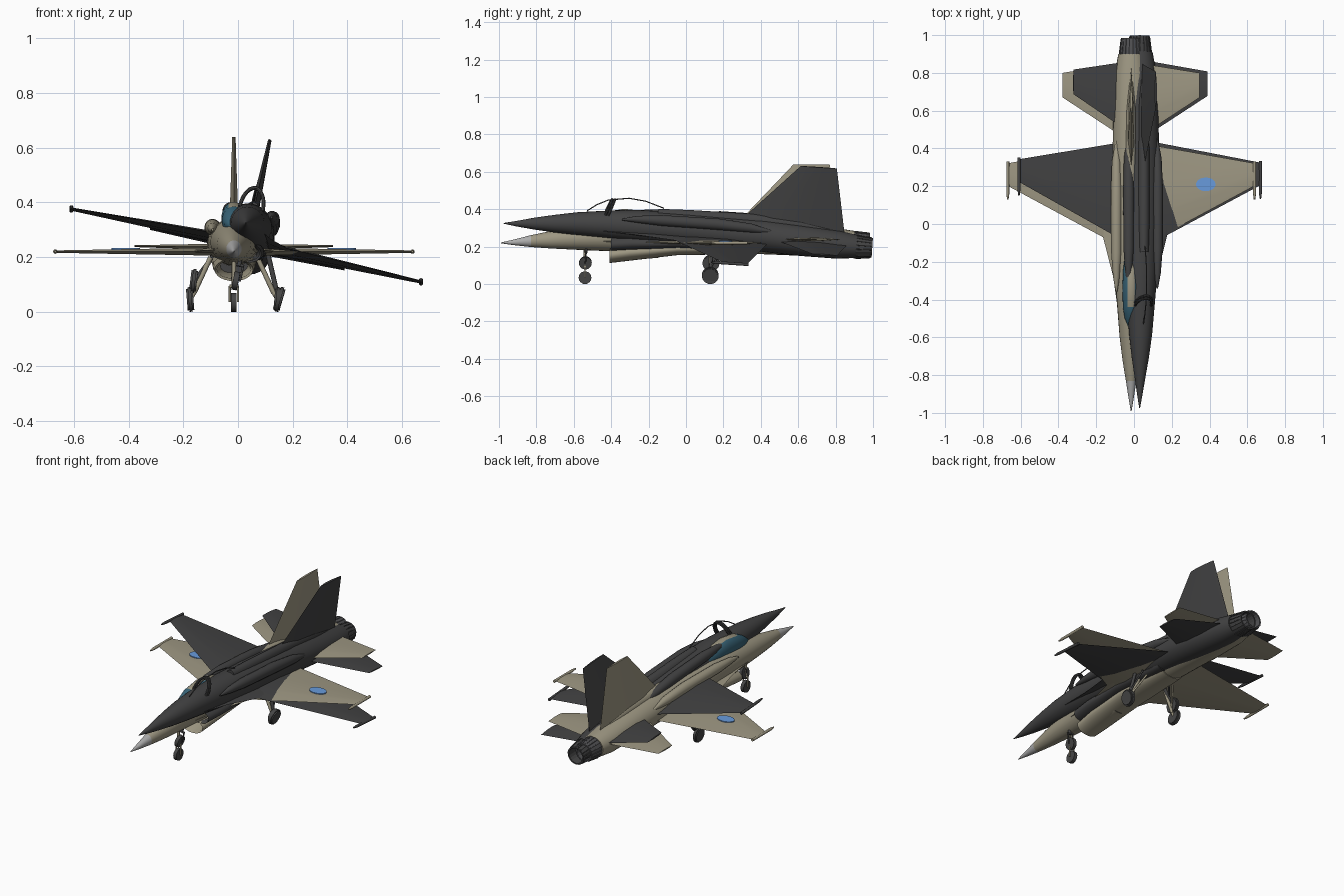
import bpy, bmesh, math
from mathutils import Matrix, Vector

if "Cube" in bpy.data.objects:
    bpy.data.objects.remove(bpy.data.objects["Cube"])


def material(name, r, g, b):
    m = bpy.data.materials.new(name)
    m.diffuse_color = (r, g, b, 1)
    m.use_nodes = True
    m.node_tree.nodes["Principled BSDF"].inputs["Base Color"].default_value = m.diffuse_color
    return m


TAN = material("tan paint", 0.34, 0.31, 0.225)
DARK = material("dark paint", 0.055, 0.055, 0.056)
GREY = material("light grey nose", 0.42, 0.42, 0.42)
METAL = material("nozzle metal", 0.085, 0.085, 0.09)
RUBBER = material("tyre rubber", 0.06, 0.06, 0.06)
GLASS = material("canopy glass", 0.04, 0.13, 0.19)
BLUE = material("wing marking blue", 0.14, 0.33, 0.72)


def finish(name, bm, frame, mats, rule=None, angle=35):
    """Turn a bmesh into a placed object, colouring faces by a rule."""
    bmesh.ops.recalc_face_normals(bm, faces=bm.faces[:])
    bm.normal_update()
    if rule:
        for f in bm.faces:
            f.material_index = rule(f)
    me = bpy.data.meshes.new(name)
    bm.to_mesh(me)
    bm.free()
    for m in mats:
        me.materials.append(m)
    ob = bpy.data.objects.new(name, me)
    bpy.context.collection.objects.link(ob)
    ob.matrix_world = frame
    bpy.ops.object.select_all(action='DESELECT')
    ob.select_set(True)
    bpy.context.view_layer.objects.active = ob
    if angle:
        bpy.ops.object.shade_smooth_by_angle(angle=math.radians(angle))
    return ob


def skin(bm, rings, caps=(True, True)):
    """Bridge equal point rings into a closed skin."""
    vs = [[bm.verts.new(p) for p in r] for r in rings]
    n = len(vs[0])
    for a, b in zip(vs, vs[1:]):
        for i in range(n):
            j = (i + 1) % n
            bm.faces.new((a[i], a[j], b[j], b[i]))
    for k, use in zip((0, -1), caps):
        if use:
            bm.faces.new(vs[k])


def loft(bm, stations, x=0.0, n=24, caps=(True, True)):
    """Elliptic rings along y: (y, half width, z low, z high)."""
    rings = []
    for y, w, lo, hi in stations:
        c, h = (lo + hi) / 2, (hi - lo) / 2
        rings.append([(x + w * math.cos(t), y, c + h * math.sin(t))
                      for t in (2 * math.pi * i / n for i in range(n))])
    skin(bm, rings, caps)


def blade(bm, sections, axis):
    """Thin lens sections: (leading edge, trailing edge, thickness)."""
    axis = Vector(axis)
    rings = []
    for le, te, t in sections:
        le, te = Vector(le), Vector(te)
        at = lambda u, s: le.lerp(te, u) + axis * s * t / 2
        rings.append([le, at(.25, 1), at(.6, 1), te, at(.6, -1), at(.25, -1)])
    skin(bm, rings)


def rod(bm, a, b, r1, r2=None, n=12):
    """Cylinder between two points."""
    a, b = Vector(a), Vector(b)
    d = b - a
    rot = d.to_track_quat('Z', 'Y').to_matrix().to_4x4()
    bmesh.ops.create_cone(bm, cap_ends=True, segments=n, radius1=r1,
                          radius2=r1 if r2 is None else r2, depth=d.length,
                          matrix=Matrix.Translation((a + b) / 2) @ rot)


def tube(bm, pts, r):
    for a, b in zip(pts, pts[1:]):
        rod(bm, a, b, r, n=8)


CANOPY = [(-.55, .012, .085, .098), (-.5, .034, .07, .135), (-.44, .044, .06, .165),
          (-.33, .046, .06, .182), (-.24, .042, .06, .172), (-.14, .03, .07, .14)]


def jet(tag, frame, paint, nose, nozzle, glazed):
    def done(part, bm, mats=(paint,), **kw):
        return finish(tag + "_" + part, bm, frame, mats, **kw)

    # fuselage with nose cone
    bm = bmesh.new()
    loft(bm, [(-.99, .002, -.002, .002), (-.92, .014, -.012, .018),
              (-.83, .028, -.022, .041), (-.72, .046, -.03, .064),
              (-.6, .061, -.036, .086), (-.4, .077, -.045, .11),
              (-.28, .086, -.05, .12), (0, .096, -.055, .122),
              (.4, .098, -.06, .115), (.6, .095, -.068, .1),
              (.8, .087, -.07, .08), (.9, .068, -.06, .064)])
    done("fuselage", bm, (paint, nose),
         rule=lambda f: 1 if f.calc_center_median().y < -.83 else 0)

    # dorsal spine
    bm = bmesh.new()
    loft(bm, [(-.17, .03, .05, .135), (0, .034, .05, .14), (.35, .032, .05, .142),
              (.6, .025, .05, .125), (.75, .012, .05, .09)], n=16)
    done("spine", bm)

    # chin air intake with hollow mouth
    bm = bmesh.new()
    loft(bm, [(-.15, .05, -.08, -.025), (-.395, .062, -.098, -.032),
              (-.41, .07, -.108, -.026), (-.3, .078, -.095, -.01),
              (-.05, .082, -.066, 0), (.3, .07, -.06, 0)])
    done("air_intake", bm, (paint, DARK),
         rule=lambda f: 1 if len(f.verts) > 4 and f.calc_center_median().y < 0 else 0)

    # engine nozzle, hollow at the back
    bm = bmesh.new()
    loft(bm, [(.86, .06, -.06, .06), (.895, .063, -.063, .063), (.985, .053, -.053, .053),
              (.985, .045, -.045, .045), (.91, .04, -.04, .04)], n=18)
    done("nozzle", bm, (nozzle,), angle=15)
    bm = bmesh.new()
    for i in range(18):
        t = 2 * math.pi * i / 18
        c, s = math.cos(t), math.sin(t)
        rod(bm, (.063 * c, .9, .063 * s), (.053 * c, .98, .053 * s), .003, n=6)
    done("nozzle_ribs", bm, (nozzle,))

    # vertical fin
    bm = bmesh.new()
    blade(bm, [((0, .27, .1), (0, .835, .05), .034),
               ((0, .575, .42), (0, .768, .42), .012)], (1, 0, 0))
    done("fin", bm, angle=20)

    for side, s in (("left", -1), ("right", 1)):
        # main wing and root strake
        bm = bmesh.new()
        blade(bm, [((s * .05, -.123, 0), (s * .05, .428, 0), .03),
                   ((s * .65, .2, 0), (s * .65, .322, 0), .009)], (0, 0, 1))
        done("wing_" + side, bm, angle=20)
        bm = bmesh.new()
        blade(bm, [((s * .05, -.6, .01), (s * .05, .3, 0), .02),
                   ((s * .095, -.28, .005), (s * .095, .25, 0), .018),
                   ((s * .15, -.065, 0), (s * .15, .2, 0), .012)], (0, 0, 1))
        done("strake_" + side, bm, angle=20)

        # wing tip rail
        bm = bmesh.new()
        rod(bm, (s * .653, .16, 0), (s * .653, .33, 0), .008)
        rod(bm, (s * .653, .13, 0), (s * .653, .16, 0), .004, .008)
        done("tip_rail_" + side, bm)

        # tailplane
        bm = bmesh.new()
        blade(bm, [((s * .05, .465, .018), (s * .05, .85, .018), .022),
                   ((s * .363, .67, .02), (s * .363, .8, .02), .007)], (0, 0, 1))
        done("tailplane_" + side, bm, angle=20)

        # shoulder tank
        bm = bmesh.new()
        loft(bm, [(-.36, .004, .075, .085), (-.28, .018, .068, .105),
                  (-.15, .028, .06, .118), (.15, .03, .058, .12),
                  (.33, .024, .055, .105), (.44, .006, .06, .075)], x=s * .078, n=16)
        done("shoulder_tank_" + side, bm)

        # main landing gear
        bm = bmesh.new()
        rod(bm, (s * .085, .13, -.02), (s * .145, .13, -.15), .009)
        rod(bm, (s * .145, .13, -.15), (s * .16, .13, -.175), .008)
        rod(bm, (s * .09, .2, -.03), (s * .14, .13, -.135), .005)
        done("main_strut_" + side, bm)
        bm = bmesh.new()
        rod(bm, (s * .148, .13, -.174), (s * .172, .13, -.176), .045, n=24)
        bmesh.ops.bevel(bm, geom=[e for e in bm.edges if len(e.link_faces) == 2 and
                                  any(len(f.verts) > 4 for f in e.link_faces)],
                        offset=.006, segments=2, affect='EDGES')
        done("main_wheel_" + side, bm, (RUBBER,))

    # nose landing gear
    bm = bmesh.new()
    rod(bm, (0, -.54, -.02), (0, -.54, -.13), .008)
    for s in (-1, 1):
        rod(bm, (s * .015, -.54, -.125), (s * .015, -.54, -.185), .004)
    rod(bm, (-.016, -.54, -.127), (.016, -.54, -.127), .006)
    done("nose_strut", bm)
    bm = bmesh.new()
    rod(bm, (-.01, -.54, -.186), (.01, -.54, -.186), .034, n=24)
    done("nose_wheel", bm, (RUBBER,))

    if glazed:
        # glass canopy with painted top strip
        bm = bmesh.new()
        loft(bm, CANOPY, n=28)
        done("canopy", bm, (GLASS, paint), rule=lambda f: 1 if
             f.calc_center_median().y > -.43 and abs(f.calc_center_median().x) < .02
             and f.normal.z > .5 else 0)
        # wing markings
        for side, s in (("left", -1), ("right", 1)):
            bm = bmesh.new()
            skin(bm, [[(s * .395 + .052 * math.cos(t), .21 + .036 * math.sin(t), z)
                       for t in (2 * math.pi * i / 20 for i in range(20))]
                      for z in (.008, .0135)])
            done("wing_marking_" + side, bm, (BLUE,), angle=0)
    else:
        # open canopy frame: centre bow and windscreen hoop
        bm = bmesh.new()
        tube(bm, [(0, y, hi) for y, w, lo, hi in CANOPY], .003)
        for y0 in (-.45, -.435):
            tube(bm, [(.043 * math.cos(t), y0 + .03 * math.sin(t), .09 + .08 * math.sin(t))
                      for t in (math.pi * i / 12 for i in range(13))], .007)
        done("canopy_frame", bm)


# level tan jet and banked, nose-up dark jet
jet("tan", Matrix.Translation((-.015, 0, .22)), TAN, GREY, METAL, True)
jet("dark", Matrix.Translation((.03, .013, .259))
    @ Matrix.Rotation(math.radians(-3.8), 4, 'X')
    @ Matrix.Rotation(math.radians(11.8), 4, 'Y'), DARK, DARK, DARK, False)
